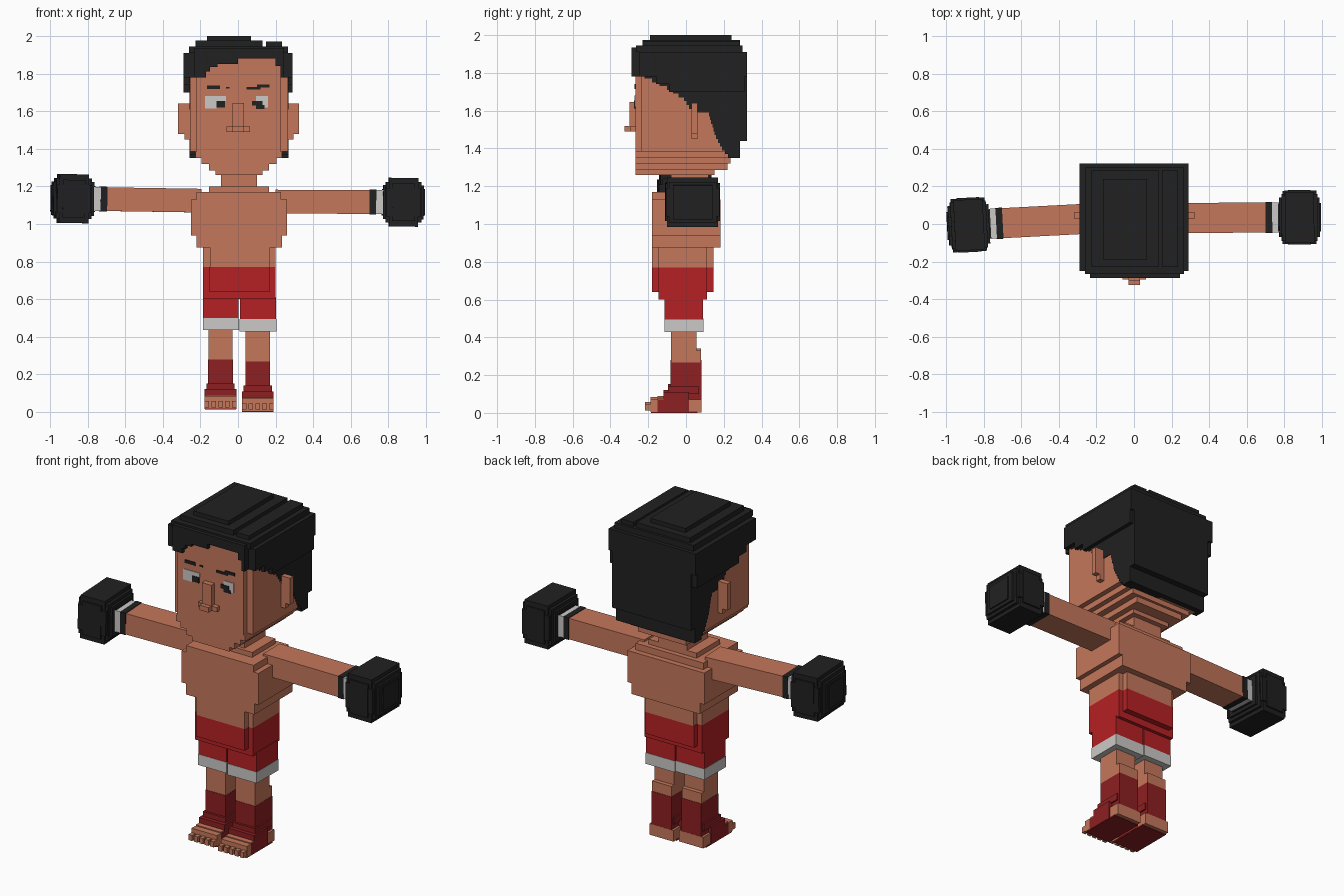
import bpy, bmesh, math
from mathutils import Matrix, Vector


def material(name, r, g, b):
    m = bpy.data.materials.new(name)
    m.diffuse_color = (r, g, b, 1)
    return m


SKIN = material("skin", 0.56, 0.185, 0.105)
BLACK = material("black", 0.015, 0.015, 0.016)
WHITE = material("white", 0.6, 0.59, 0.57)
RED = material("red", 0.47, 0.015, 0.017)
WRAP = material("dark_red", 0.27, 0.014, 0.016)


def finish(name, bm, mat):
    bmesh.ops.recalc_face_normals(bm, faces=bm.faces)
    me = bpy.data.meshes.new(name)
    bm.to_mesh(me)
    bm.free()
    me.materials.append(mat)
    ob = bpy.data.objects.new(name, me)
    bpy.context.collection.objects.link(ob)
    return ob


def boxes(name, mat, *spans):
    """One object from boxes given as x0, x1, y0, y1, z0, z1."""
    bm = bmesh.new()
    for x0, x1, y0, y1, z0, z1 in spans:
        c = Vector((x0 + x1, y0 + y1, z0 + z1)) / 2
        s = Matrix.Diagonal((abs(x1 - x0), y1 - y0, z1 - z0, 1))
        bmesh.ops.create_cube(bm, size=1, matrix=Matrix.Translation(c) @ s)
    return finish(name, bm, mat)


# Head: broad skull, raised face, stepped jaw
F = -0.268
boxes("head", SKIN, (-0.255, 0.265, -0.235, 0.26, 1.385, 1.80),
      (-0.22, 0.225, F, 0.2, 1.385, 1.90))
boxes("jaw", SKIN, *[(-w, w + 0.01, F, y, z0, z1) for w, y, z0, z1 in (
    (0.225, 0.25, 1.35, 1.386), (0.195, 0.235, 1.32, 1.35),
    (0.155, 0.22, 1.285, 1.32), (0.12, 0.15, 1.26, 1.285))])
boxes("neck", SKIN, (-0.09, 0.10, -0.08, 0.12, 1.19, 1.28))
boxes("ears", SKIN, (-0.32, -0.25, 0.03, 0.062, 1.48, 1.64),
      (0.26, 0.325, 0.03, 0.062, 1.48, 1.64),
      (-0.285, -0.25, 0.03, 0.062, 1.45, 1.48),
      (0.26, 0.295, 0.03, 0.062, 1.45, 1.48))
boxes("nose", SKIN, (-0.03, 0.032, -0.30, F, 1.49, 1.645),
      (-0.03, 0.032, -0.325, -0.30, 1.49, 1.52),
      (-0.06, 0.065, -0.295, F, 1.49, 1.518))

# Eyes and brows as thin plates
boxes("eye_whites", WHITE,
      (-0.175, -0.115, F - 0.004, F, 1.615, 1.68),
      (-0.115, -0.065, F - 0.004, F, 1.655, 1.68),
      (0.095, 0.16, F - 0.004, F, 1.62, 1.68))
boxes("pupils", BLACK, (-0.115, -0.07, F - 0.006, F, 1.62, 1.655),
      (0.075, 0.13, F - 0.006, F, 1.63, 1.655),
      (0.095, 0.14, F - 0.006, F, 1.612, 1.632))
boxes("eyebrows", BLACK, (-0.165, -0.095, F - 0.005, F, 1.718, 1.737),
      (-0.065, -0.045, F - 0.005, F, 1.722, 1.73),
      (0.045, 0.12, F - 0.005, F, 1.715, 1.73),
      (0.10, 0.168, F - 0.005, F, 1.725, 1.742))

# Hair: tiered cap, fringe columns and side overhangs
boxes("hair_cap", BLACK, (-0.29, 0.29, -0.25, 0.322, 1.78, 1.91),
      (-0.26, 0.265, -0.265, 0.30, 1.91, 1.945),
      (-0.225, 0.13, -0.23, 0.285, 1.945, 1.975),
      (0.15, 0.235, -0.23, 0.285, 1.945, 1.97),
      (-0.165, 0.07, -0.19, 0.24, 1.975, 2.0))
boxes("fringe", BLACK, *[(a, b, -0.288, -0.23, z, 1.935) for a, b, z in (
    (-0.235, -0.17, 1.78), (-0.17, -0.15, 1.81), (-0.15, -0.11, 1.835),
    (-0.11, 0, 1.85), (0, 0.2, 1.88), (0.2, 0.225, 1.84), (0.225, 0.245, 1.78))])
boxes("hair_sides", BLACK, *[(s * 0.25, s * 0.29, y, 0.31, z0, z1)
      for s in (-1, 1)
      for y, z0, z1 in ((-0.16, 1.74, 1.78), (-0.09, 1.70, 1.74))])

# Back hair: stair-stepped side profile extruded across the head
HAIRLINE = [(1.35, 0.23), (1.40, 0.19), (1.48, 0.15), (1.59, 0.12),
            (1.60, 0.03), (1.66, -0.01), (1.72, -0.10), (1.78, -0.22)]


def hairline(z):
    for (za, ya), (zb, yb) in zip(HAIRLINE, HAIRLINE[1:]):
        if z <= zb:
            return ya + (yb - ya) * (z - za) / (zb - za)
    return HAIRLINE[-1][1]


profile = [(0.322, 1.79), (0.322, 1.44), (0.285, 1.44), (0.285, 1.35)]
for i in range(22):
    z = 1.35 + 0.02 * i
    profile += [(hairline(z + 0.01), z), (hairline(z + 0.01), z + 0.02)]
bm = bmesh.new()
face = bm.faces.new([bm.verts.new((-0.258, y, z)) for y, z in profile])
ext = bmesh.ops.extrude_face_region(bm, geom=[face])
bmesh.ops.translate(bm, vec=(0.526, 0, 0),
                    verts=[v for v in ext["geom"] if isinstance(v, bmesh.types.BMVert)])
finish("back_hair", bm, BLACK)

# Torso
boxes("torso", SKIN, (-0.155, 0.165, -0.10, 0.12, 1.17, 1.20),
      (-0.22, 0.23, -0.18, 0.15, 1.13, 1.17),
      (-0.25, 0.262, -0.18, 0.183, 0.94, 1.13),
      (-0.22, 0.235, -0.18, 0.183, 0.875, 0.94),
      (-0.185, 0.20, -0.145, 0.11, 0.77, 0.875),
      (-0.15, 0.17, -0.18, 0.145, 0.77, 0.875))

# Shorts: waist block with raised panel, two legs, white hems
boxes("shorts", RED, (-0.185, 0.20, -0.145, 0.11, 0.60, 0.77),
      (-0.155, 0.17, -0.18, 0.145, 0.64, 0.77),
      (-0.185, 0.003, -0.113, 0.09, 0.50, 0.61),
      (0.01, 0.203, -0.113, 0.09, 0.495, 0.61))
boxes("shorts_hems", WHITE, (-0.187, 0.004, -0.115, 0.092, 0.435, 0.50),
      (0.009, 0.205, -0.115, 0.092, 0.428, 0.495))

# Legs, ankle wraps and feet
for side, cx, dz in (("left", -0.093, 0.012), ("right", 0.105, 0.0)):
    def put(name, mat, *spans):
        boxes(side + name, mat, *[(cx + a, cx + b, c, d, e + dz, f + dz)
                                  for a, b, c, d, e, f in spans])
    put("_leg", SKIN, (-0.065, 0.065, -0.08, 0.055, 0.26, 0.45),
        (-0.065, 0.065, -0.06, 0.08, 0.26, 0.33))
    put("_ankle_wrap", WRAP, (-0.066, 0.066, -0.082, 0.082, 0.06, 0.268),
        (-0.075, 0.075, -0.095, 0.07, 0.10, 0.14),
        (-0.085, 0.085, -0.118, 0.015, 0.07, 0.11),
        (-0.085, 0.085, -0.15, 0.015, 0.003, 0.07))
    put("_heel", SKIN, (-0.08, 0.08, 0.015, 0.083, 0.003, 0.07))
    put("_forefoot", SKIN, (-0.085, 0.085, -0.188, -0.15, 0.006, 0.072),
        (-0.083, 0.083, -0.15, -0.118, 0.069, 0.078))
    put("_toes", SKIN, *[(t - 0.012, t + 0.012, -0.218, -0.185, 0.012, 0.046)
                         for t in [-0.072 + 0.036 * i for i in range(5)]])
    put("_sole", WRAP, (-0.083, 0.083, -0.185, 0.06, 0.0, 0.007))

# Arms with wrist bands and layered gloves, built outward from the shoulder
GLOVE = [(0.078, 0.135, 0.13), (0.095, 0.125, 0.108), (0.108, 0.105, 0.09),
         (0.115, 0.075, 0.07), (0.09, 0.142, 0.075), (0.06, 0.145, 0.10)]
for side, s, y, z, yaw, roll in (("left", -1, 0.028, 1.125, 3.0, 0.9),
                                 ("right", 1, 0.032, 1.119, 0.3, 0.3)):
    parts = [
        boxes(side + "_arm", SKIN, (-s * 0.05, s * 0.455, -0.08, 0.08, -0.063, 0.063)),
        boxes(side + "_wrist_band", BLACK,
              (s * 0.45, s * 0.485, -0.083, 0.083, -0.066, 0.066)),
        boxes(side + "_cuff", WHITE,
              (s * 0.485, s * 0.53, -0.08, 0.08, -0.064, 0.064)),
        boxes(side + "_glove", BLACK,
              *[(s * 0.63 - a, s * 0.63 + a, -b, b, -c, c) for a, b, c in GLOVE]),
    ]
    for ob in parts:
        ob.location = (s * 0.25, y, z)
        ob.rotation_euler = (0, math.radians(roll), math.radians(yaw))
